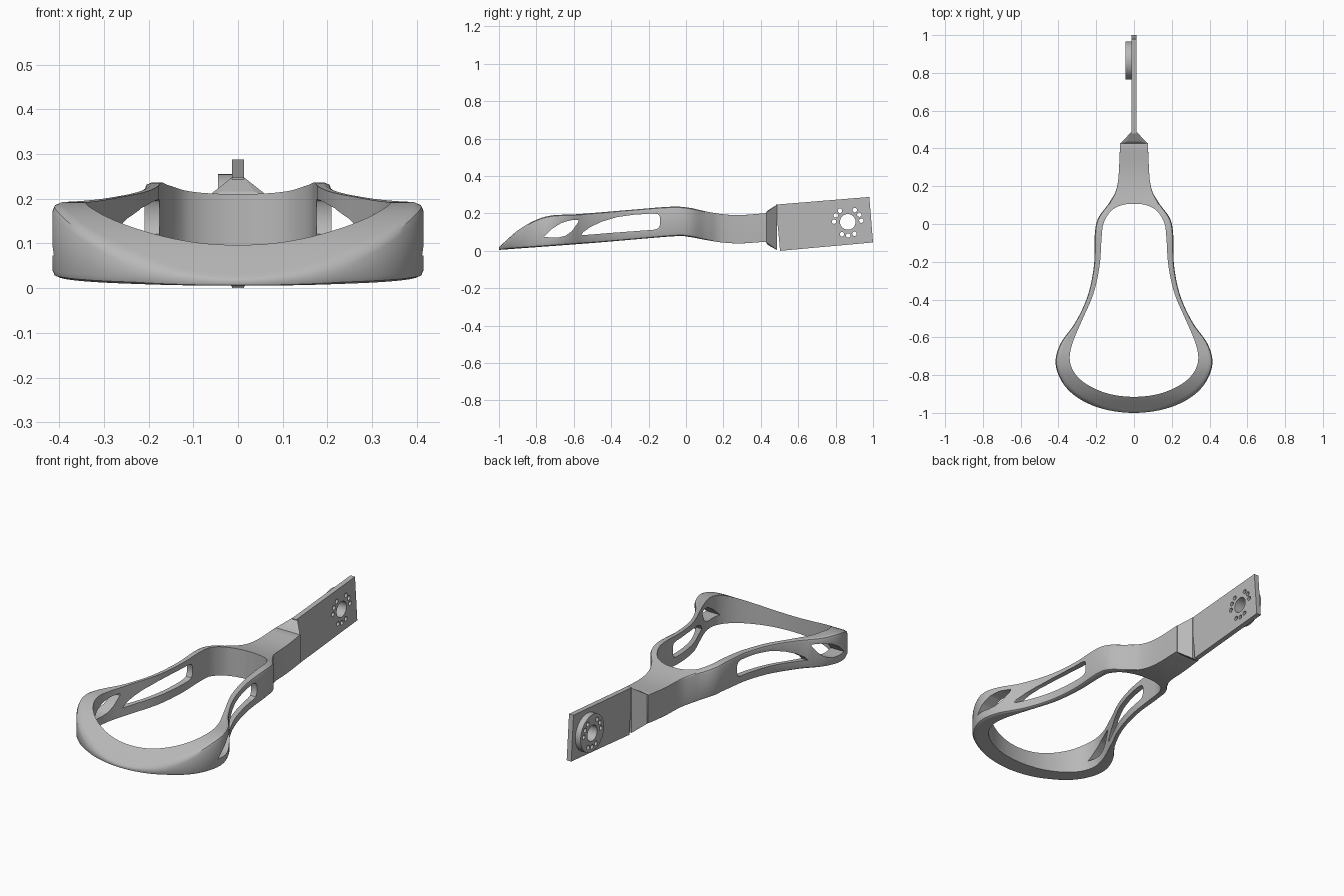
import bpy, bmesh, math
from mathutils import Vector

cube = bpy.data.objects.get("Cube")
if cube:
    bpy.data.objects.remove(cube, do_unlink=True)

grey = bpy.data.materials.new("light grey")
grey.use_nodes = True
grey.diffuse_color = (0.48, 0.48, 0.48, 1)
grey.node_tree.nodes["Principled BSDF"].inputs["Base Color"].default_value = grey.diffuse_color


def make(name, bm):
    bmesh.ops.recalc_face_normals(bm, faces=bm.faces)
    mesh = bpy.data.meshes.new(name)
    bm.to_mesh(mesh)
    bm.free()
    mesh.materials.append(grey)
    obj = bpy.data.objects.new(name, mesh)
    bpy.context.collection.objects.link(obj)
    return obj


def prism(name, profile, x0, x1):
    """Extrude a (y, z) profile along x."""
    bm = bmesh.new()
    face = bm.faces.new([bm.verts.new((x0, y, z)) for y, z in profile])
    new = bmesh.ops.extrude_face_region(bm, geom=[face])["geom"]
    bmesh.ops.translate(bm, vec=(x1 - x0, 0, 0),
                        verts=[v for v in new if isinstance(v, bmesh.types.BMVert)])
    return make(name, bm)


def circle(cy, cz, r, n):
    return [(cy + r * math.cos(math.tau * i / n), cz + r * math.sin(math.tau * i / n))
            for i in range(n)]


def cut(obj, cutters):
    for c in cutters:
        mod = obj.modifiers.new("cut", 'BOOLEAN')
        mod.operation, mod.solver, mod.object = 'DIFFERENCE', 'EXACT', c
        c.hide_render = True
    activate(obj)
    for mod in list(obj.modifiers):
        bpy.ops.object.modifier_apply(modifier=mod.name)


def activate(obj):
    bpy.ops.object.select_all(action='DESELECT')
    obj.select_set(True)
    bpy.context.view_layer.objects.active = obj


def smooth(obj):
    activate(obj)
    bpy.ops.object.shade_smooth_by_angle(angle=math.radians(32))


def spline(points, n=6, mirror_start=False, mirror_end=False):
    """Catmull-Rom curve through 2D points."""
    p = [Vector(q) for q in points]
    flip = lambda v: Vector((-v.x, v.y))
    p = [flip(p[1]) if mirror_start else 2 * p[0] - p[1]] + p
    p.append(flip(p[-2]) if mirror_end else 2 * p[-1] - p[-2])
    out = []
    for a, b, c, d in zip(p, p[1:], p[2:], p[3:]):
        for i in range(n):
            t = i / n
            out.append(0.5 * (2 * b + (c - a) * t + (2 * a - 5 * b + 4 * c - d) * t ** 2
                              + (3 * b - a - 3 * c + d) * t ** 3))
    return out + [p[-2]]


def height(curve, y):
    for a, b in zip(curve, curve[1:]):
        if y <= b.x:
            return a.y + (b.y - a.y) * max(0, (y - a.x) / (b.x - a.x))
    return curve[-1].y


# Side profile of the frame: upper and lower edge heights along y
top = spline([(-1, .02), (-.9, .108), (-.8, .166), (-.71, .19), (-.58, .196), (-.3, .219),
              (-.08, .236), (.02, .23), (.1, .212), (.2, .195), (.3, .191), (.44, .203)])
low = spline([(-1, .005), (-.5, .042), (-.08, .077), (.02, .074), (.1, .059),
              (.2, .044), (.3, .04), (.44, .05)])

# Plan outlines of the frame, one half, from the front to the back
outer = spline([(0, -1), (.16, -.98), (.29, -.925), (.375, -.845), (.415, -.74), (.39, -.635),
                (.31, -.52), (.245, -.38), (.212, -.22), (.208, -.06), (.19, .03),
                (.13, .115), (.087, .21), (.073, .43)], mirror_start=True)
outer += [Vector((.073 * (1 - i / 6), .43)) for i in range(1, 7)]
inner = spline([(0, -.915), (.13, -.9), (.24, -.855), (.31, -.795), (.34, -.72), (.325, -.63),
                (.275, -.51), (.215, -.37), (.182, -.22), (.172, -.08), (.162, 0), (.13, .06),
                (.09, .09), (.04, .105), (0, .107)], mirror_start=True, mirror_end=True)


def section(o, i):
    """Cross-section from the rounded outer wall to the sharp inner wall."""
    d = (i - o).length
    thick = height(top, o.y) - height(low, o.y)
    fade = min(1, max(.1, (.25 - o.y) / .2))
    r = min(.016, .3 * thick, .4 * d) * fade
    steps = [(0, r), (.3 * r, .3 * r), (r, 0)]
    steps += [(r + (d - r) * k / 8, 0) for k in range(1, 9)]
    up, down = [], []
    for s, drop in steps:
        q = o + (i - o) * (s / d)
        up.append(Vector((q.x, q.y, height(top, q.y) - drop)))
        down.append(Vector((q.x, q.y, height(low, q.y) + drop)))
    return up + down[::-1]


half = [section(o, i) for o, i in zip(outer, inner)]
other = [[Vector((-v.x, v.y, v.z)) for v in s] for s in half[-2:0:-1]]
bm = bmesh.new()
rings = [[bm.verts.new(v) for v in s] for s in half + other]
for a, b in zip(rings, rings[1:] + rings[:1]):
    for k in range(len(a)):
        m = (k + 1) % len(a)
        bm.faces.new((a[k], a[m], b[m], b[k]))
frame = make("loop_frame", bm)

# Side windows
long_window = [(-.56, .083), (-.4, .096), (-.17, .113), (-.147, .121), (-.138, .14),
               (-.138, .18), (-.147, .195), (-.17, .2), (-.28, .193), (-.37, .18),
               (-.45, .156), (-.51, .128), (-.55, .1)]
front_window = [(-.762, .073), (-.68, .072), (-.645, .08), (-.61, .105), (-.575, .155),
                (-.575, .166), (-.62, .163), (-.67, .147), (-.72, .115)]
cutters = [prism("window_cutter", w, -.6, .6) for w in (long_window, front_window)]
cut(frame, cutters)
smooth(frame)

# Faceted adapter between the neck and the plate
bm = bmesh.new()
for y, w, z0, z1 in ((.425, .073, .05, .201), (.437, .036, .032, .216), (.487, .0145, .004, .247)):
    for x in (-w, w):
        for z in (z0, z1):
            bm.verts.new((x, y, z))
bmesh.ops.convex_hull(bm, input=bm.verts)
make("neck_adapter", bm)

# Upright mounting plate and round hub, both drilled
plate = prism("mounting_plate", [(.48, .247), (.98, .288), (1, .045), (.503, 0)], -.0135, .0135)
cy, cz = .865, .155
hub = prism("hub_disc", circle(cy, cz, .1, 48), -.045, -.012)
drills = [prism("drill", circle(cy, cz, .042, 32), -.1, .1)]
for group in (32, 152, 272):
    for step in (-27, 0, 27):
        a = math.radians(group + step)
        drills.append(prism("drill", circle(cy + .073 * math.cos(a), cz + .073 * math.sin(a),
                                            .012, 16), -.1, .1))
for part in (plate, hub):
    cut(part, drills)
    smooth(part)

for c in cutters + drills:
    bpy.data.objects.remove(c, do_unlink=True)
